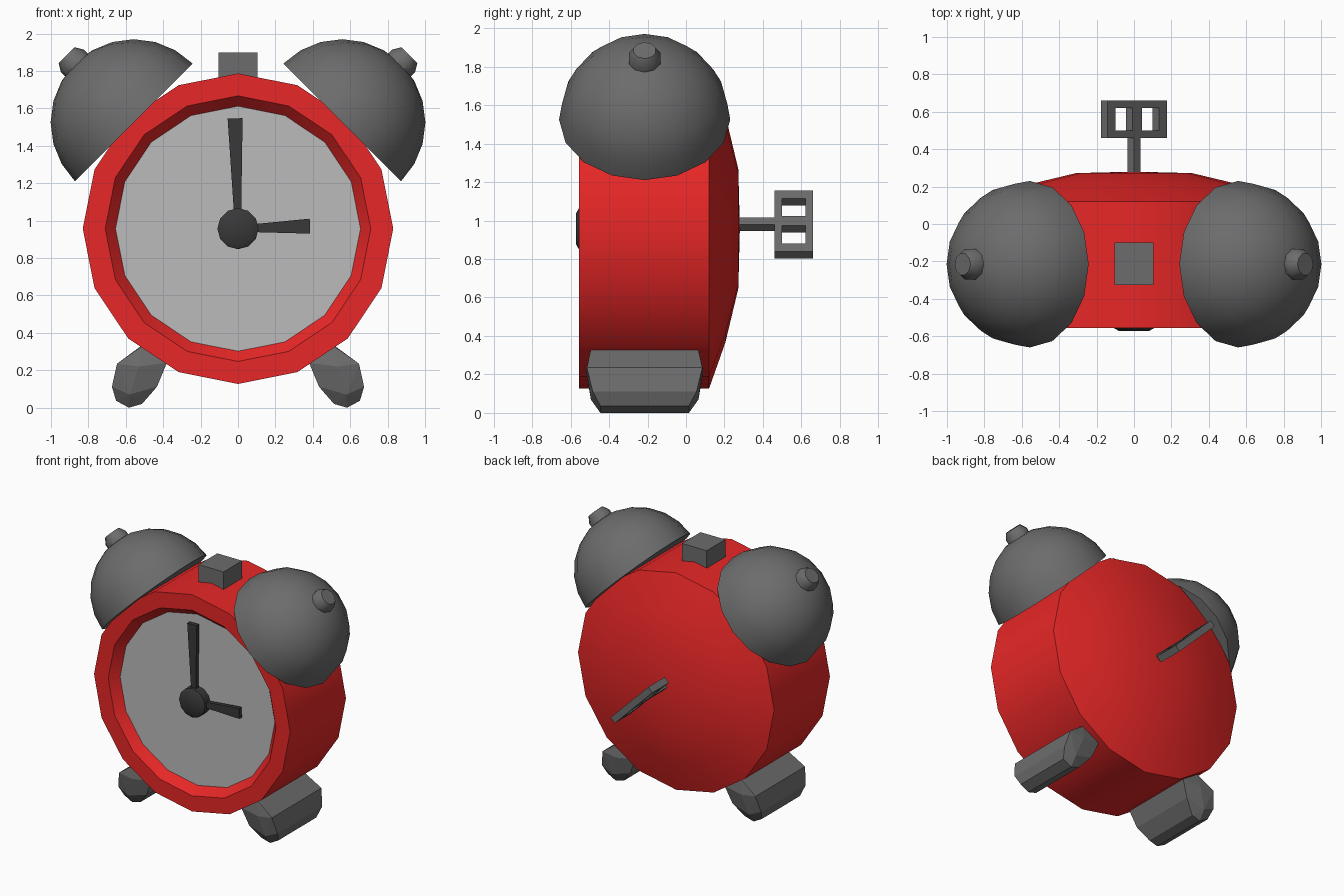
import bpy, bmesh
from math import radians, sin, cos, pi
from mathutils import Matrix, Vector

if "Cube" in bpy.data.objects:
    bpy.data.objects.remove(bpy.data.objects["Cube"])


def material(name, rgb):
    m = bpy.data.materials.new(name)
    m.diffuse_color = (*rgb, 1)
    m.use_nodes = True
    m.node_tree.nodes["Principled BSDF"].inputs["Base Color"].default_value = m.diffuse_color
    return m


RED = material("red_paint", (0.8, 0.02, 0.02))
METAL = material("dark_metal", (0.15, 0.15, 0.15))
BLACK = material("black", (0.04, 0.04, 0.04))
PALE = material("pale_face", (0.5, 0.5, 0.5))
CZ = 0.957                                       # height of the clock centre
TO_Y = Matrix.Translation((0, 0, CZ)) @ Matrix.Rotation(radians(-90), 4, 'X')


def finish(name, bm, mat, smooth=False, mirror=False):
    bmesh.ops.recalc_face_normals(bm, faces=bm.faces)
    me = bpy.data.meshes.new(name)
    bm.to_mesh(me)
    bm.free()
    ob = bpy.data.objects.new(name, me)
    bpy.context.collection.objects.link(ob)
    me.materials.append(mat)
    if smooth:
        me.polygons.foreach_set("use_smooth", [True] * len(me.polygons))
        me.set_sharp_from_angle(angle=radians(32))
    if mirror:
        ob.modifiers.new("mirror", 'MIRROR').use_mirror_merge = False
    return ob


def lathe(name, profile, segs, matrix, mat, mirror=False):
    """Revolve (radius, height) points around local z; radius 0 makes a pole."""
    bm = bmesh.new()
    rings = []
    for r, h in profile:
        n = segs if r else 1
        rings.append([bm.verts.new(matrix @ Vector((r * cos(2 * pi * i / segs),
                      r * sin(2 * pi * i / segs), h))) for i in range(n)])
    for a, b in zip(rings, rings[1:]):
        for i in range(segs):
            j = (i + 1) % segs
            quad = [a[i % len(a)], a[j % len(a)], b[j % len(b)], b[i % len(b)]]
            bm.faces.new(list(dict.fromkeys(quad)))
    return finish(name, bm, mat, True, mirror)


def box(name, lo, hi, mat, matrix=Matrix()):
    bm = bmesh.new()
    lo, hi = Vector(lo), Vector(hi)
    bmesh.ops.create_cube(bm, size=1, matrix=matrix @ Matrix.Translation((lo + hi) / 2)
                          @ Matrix.Diagonal((*(hi - lo), 1)))
    return finish(name, bm, mat)


# Case with bevelled rim and shallow domed back, and the dial
lathe("case", [(0.655, -0.49), (0.71, -0.555), (0.83, -0.555), (0.83, 0.12),
               (0.59, 0.205), (0.31, 0.272), (0, 0.28)], 16, TO_Y, RED)
lathe("dial", [(0.657, -0.49), (0, -0.49)], 16, TO_Y, PALE)

# Hub and the two flared hands
lathe("hub", [(0.11, -0.49), (0.11, -0.555), (0.08, -0.572), (0, -0.572)], 12, TO_Y, BLACK)
for name, length, angle in (("minute_hand", 0.59, 1.5), ("hour_hand", 0.385, -88)):
    bm = bmesh.new()
    turn = Matrix.Translation((0, 0, CZ)) @ Matrix.Rotation(radians(-angle), 4, 'Y')
    for y in (-0.535, -0.505):
        for x, z in ((-0.016, 0), (0.016, 0), (0.04, length), (-0.04, length)):
            bm.verts.new(turn @ Vector((x, y, z)))
    bmesh.ops.convex_hull(bm, input=bm.verts)
    finish(name, bm, BLACK)

# Bells with their top nuts, tilted 45 degrees and mirrored
BELL = Matrix.Translation((0.557, -0.215, 1.525)) @ Matrix.Rotation(radians(45), 4, 'Y')
R = 0.445
dome = [(0, 0)] + [(R * cos(pi * k / 12), R * sin(pi * k / 12)) for k in range(6)] + [(0, R)]
lathe("bells", dome, 16, BELL, METAL, True)
lathe("bell_nuts", [(0.086, 0.4), (0.086, 0.465), (0.06, 0.508), (0, 0.508)],
      10, BELL, METAL, True)

# Button on top
box("top_button", (-0.105, -0.325, 1.7), (0.105, -0.1, 1.9), METAL)

# Feet: outline points (x, z, half depth) plus the bulging end faces
foot = [(0.45, 0.38, 0.26), (0.51, 0.33, 0.28), (0.647, 0.235, 0.30), (0.674, 0.112, 0.27),
        (0.652, 0.037, 0.23), (0.583, 0.0, 0.23), (0.513, 0.02, 0.23), (0.433, 0.112, 0.27),
        (0.38, 0.24, 0.29), (0.53, 0.22, 0.305), (0.58, 0.07, 0.28)]
bm = bmesh.new()
for x, z, h in foot:
    for s in (-1, 1):
        bm.verts.new((x, -0.215 + s * h, z))
bmesh.ops.convex_hull(bm, input=bm.verts)
finish("feet", bm, METAL, mirror=True)

# Winding key: square stem and a two-window plate, rolled 45 degrees
ROLL = Matrix.Translation((0, 0, 0.98)) @ Matrix.Rotation(radians(45), 4, 'Y')
box("key_stem", (-0.025, 0.2, -0.025), (0.025, 0.47, 0.025), METAL, ROLL)
us, ys = (-0.225, -0.165, -0.035, 0.035, 0.165, 0.225), (0.46, 0.5, 0.62, 0.66)
bm = bmesh.new()
grid = [[bm.verts.new(ROLL @ Vector((u, y, 0))) for y in ys] for u in us]
for i in range(5):
    for j in range(3):
        if (i, j) not in ((1, 1), (3, 1)):
            bm.faces.new((grid[i][j], grid[i + 1][j], grid[i + 1][j + 1], grid[i][j + 1]))
plate = finish("key_handle", bm, METAL)
solid = plate.modifiers.new("thickness", 'SOLIDIFY')
solid.thickness, solid.offset = 0.05, 0
